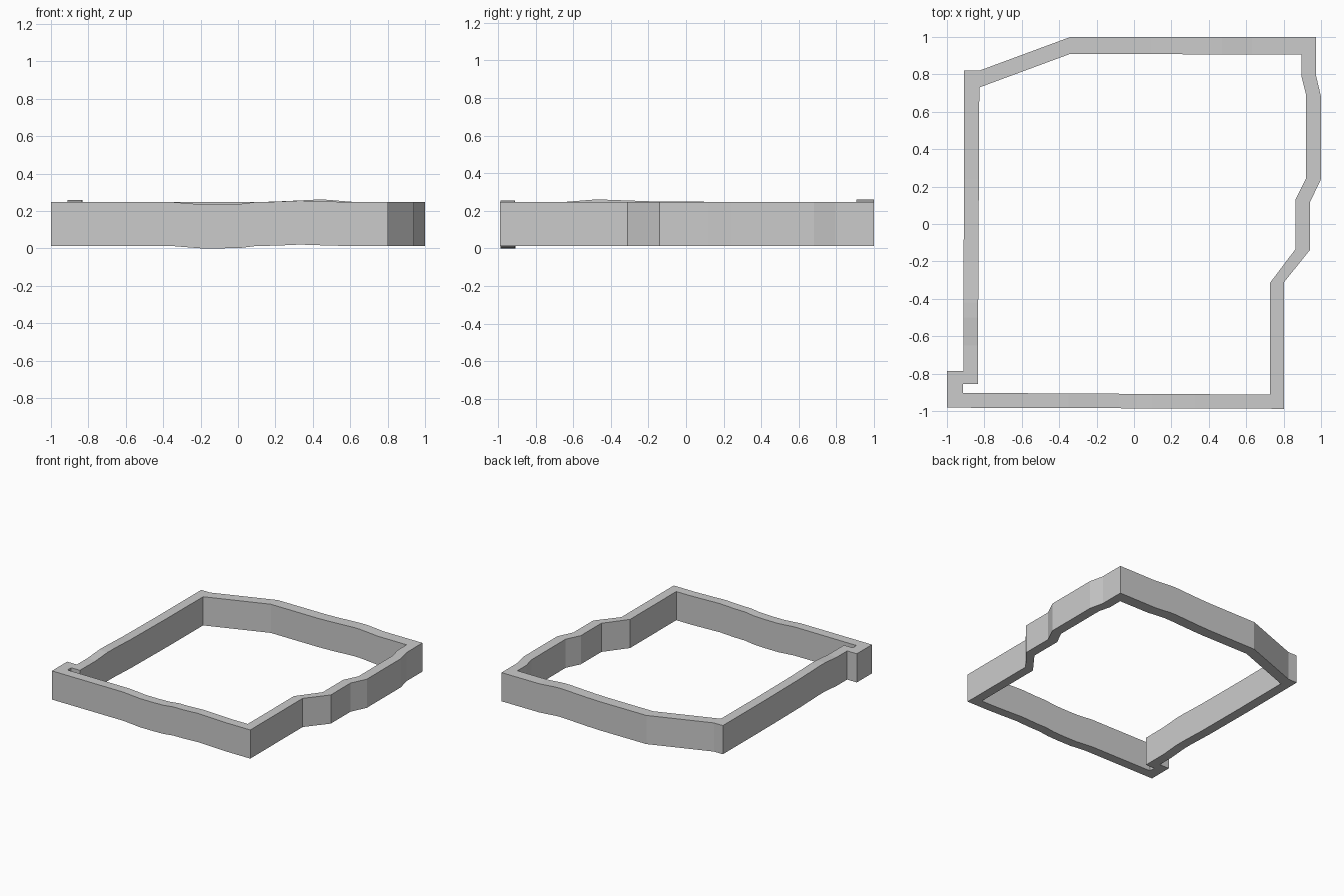
import bpy, bmesh

if "Cube" in bpy.data.objects:
    bpy.data.objects.remove(bpy.data.objects["Cube"])

BASE, HEIGHT = 0.012, 0.235

# Matching corners of the wall: outer (x, y), inner (x, y), going round from back left
corners = [
    ((-0.908, 0.82), (-0.827, 0.73)), ((-0.827, 0.82), (-0.827, 0.73)),
    ((-0.34, 1.0), (-0.34, 0.91)), ((0.973, 1.0), (0.895, 0.905)),
    ((0.973, 0.795), (0.895, 0.79)), ((1.0, 0.68), (0.92, 0.69)),
    ((1.0, 0.24), (0.92, 0.245)), ((0.94, 0.115), (0.863, 0.13)),
    ((0.94, -0.14), (0.863, -0.135)), ((0.803, -0.31), (0.727, -0.315)),
    ((0.803, -0.988), (0.727, -0.912)),
    ((-1.0, -0.982), (-0.914, -0.903)), ((-1.0, -0.785), (-0.914, -0.855)),
    ((-0.912, -0.785), (-0.835, -0.855)),
]

# Gentle waves in long walls: starting corner -> axis and (position, rise)
waves = {
    2: (0, [(0.09, 0), (0.2, 0.003), (0.33, 0.009), (0.41, 0.013),
            (0.47, 0.013), (0.63, 0)]),
    10: (0, [(0.6, 0), (0.45, 0.004), (0.33, 0.008), (0.2, 0.002), (0.1, 0.001),
             (0.02, -0.009), (-0.08, -0.012), (-0.2, -0.012), (-0.35, 0)]),
    13: (1, [(-0.65, 0), (-0.5, 0.012), (-0.42, 0.012), (-0.2, 0.004), (0.24, 0)]),
}

# Expand the corners into cross-sections
sections = []
for i, (outer, inner) in enumerate(corners):
    sections.append((outer, inner, 0))
    if i in waves:
        axis, points = waves[i]
        nxt = corners[(i + 1) % len(corners)]
        for pos, rise in points:
            pair = []
            for a, b in zip((outer, inner), nxt):
                t = (pos - a[axis]) / (b[axis] - a[axis])
                pair.append((a[0] + t * (b[0] - a[0]), a[1] + t * (b[1] - a[1])))
            sections.append((pair[0], pair[1], rise))

# Skin the cross-sections into a closed wall
bm = bmesh.new()
rings = []
for outer, inner, rise in sections:
    lo, hi = BASE + rise, BASE + HEIGHT + rise
    rings.append([bm.verts.new((*p, z)) for p, z in
                  ((outer, lo), (outer, hi), (inner, hi), (inner, lo))])
for i, ring in enumerate(rings):
    nxt = rings[(i + 1) % len(rings)]
    for k in range(4):
        m = (k + 1) % 4
        bm.faces.new((ring[k], nxt[k], nxt[m], ring[m]))
bmesh.ops.remove_doubles(bm, verts=bm.verts[:], dist=0.0005)
bmesh.ops.recalc_face_normals(bm, faces=bm.faces[:])
mesh = bpy.data.meshes.new("perimeter_wall")
bm.to_mesh(mesh)
bm.free()
wall = bpy.data.objects.new("perimeter_wall", mesh)
bpy.context.collection.objects.link(wall)
